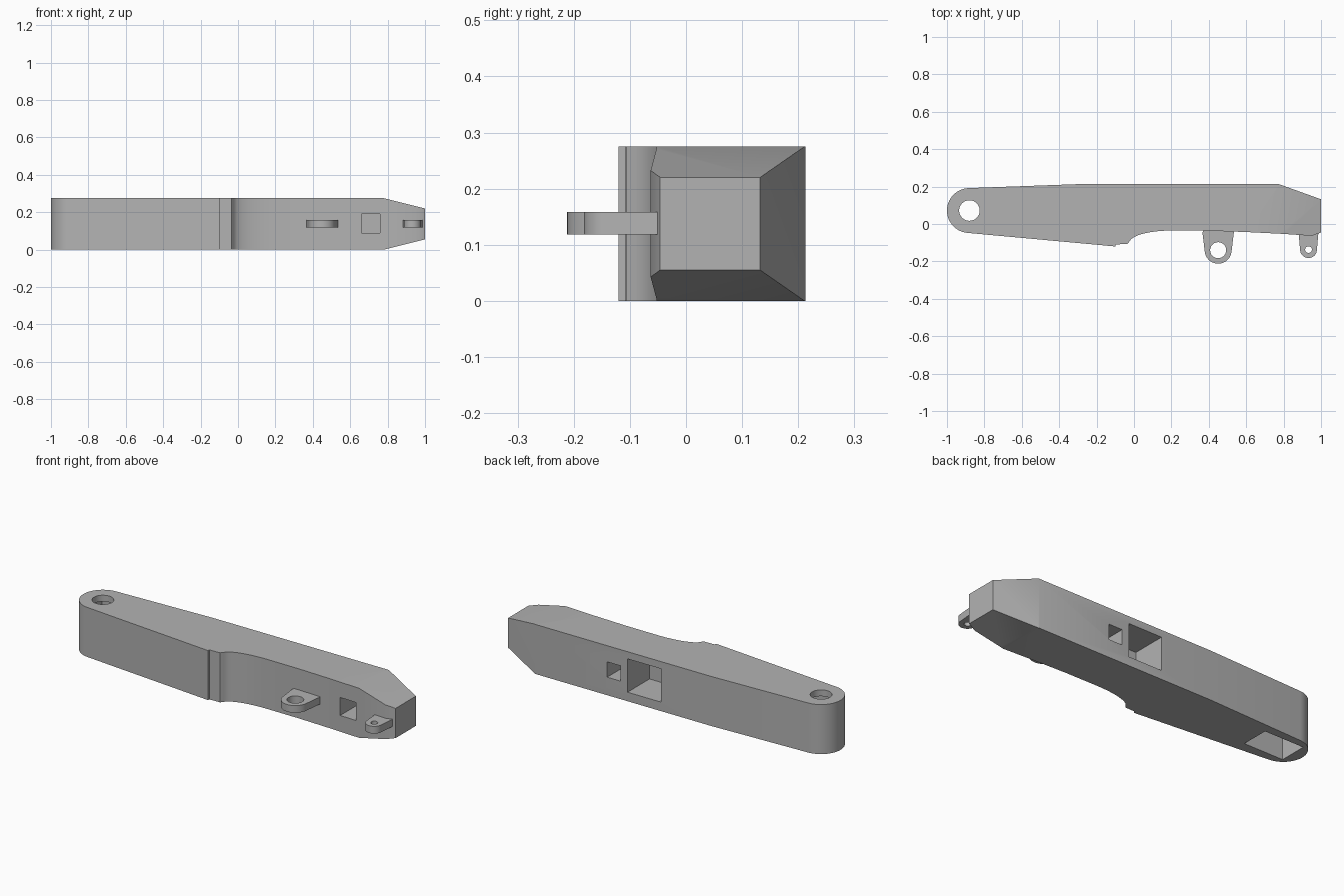
import bpy, bmesh
from math import cos, sin, pi, radians

cube = bpy.data.objects.get("Cube")
if cube:
    bpy.data.objects.remove(cube, do_unlink=True)

grey = bpy.data.materials.new("plain grey")
grey.use_nodes = True
color = (0.45, 0.45, 0.45, 1)
grey.diffuse_color = color
grey.node_tree.nodes["Principled BSDF"].inputs["Base Color"].default_value = color

HEIGHT = 0.275


def arc(cx, cy, r, start, end, n):
    """Points along an arc, angles in degrees."""
    angles = [radians(start + (end - start) * i / n) for i in range(n + 1)]
    return [(cx + r * cos(a), cy + r * sin(a)) for a in angles]


def extrude(name, outline, z0, z1, planes=()):
    """Extrude an outline upward, then trim it with planes."""
    bm = bmesh.new()
    face = bm.faces.new([bm.verts.new((x, y, z0)) for x, y in outline])
    top = bmesh.ops.extrude_face_region(bm, geom=[face], use_keep_orig=True)["geom"]
    verts = [v for v in top if isinstance(v, bmesh.types.BMVert)]
    bmesh.ops.translate(bm, verts=verts, vec=(0, 0, z1 - z0))
    for point, normal in planes:
        cut = bmesh.ops.bisect_plane(bm, geom=bm.verts[:] + bm.edges[:] + bm.faces[:],
                                     plane_co=point, plane_no=normal, clear_outer=True)
        rim = [e for e in cut["geom_cut"] if isinstance(e, bmesh.types.BMEdge)]
        bmesh.ops.contextual_create(bm, geom=[e for e in rim if e.is_boundary])
    bmesh.ops.recalc_face_normals(bm, faces=bm.faces[:])
    mesh = bpy.data.meshes.new(name)
    bm.to_mesh(mesh)
    bm.free()
    mesh.materials.append(grey)
    obj = bpy.data.objects.new(name, mesh)
    bpy.context.collection.objects.link(obj)
    return obj


def carve(target, outline, z0, z1):
    """Subtract an extruded outline from the target."""
    cutter = extrude("cutter", outline, z0, z1)
    mod = target.modifiers.new("carve", "BOOLEAN")
    mod.operation, mod.solver, mod.object = "DIFFERENCE", "EXACT", cutter
    bpy.context.view_layer.objects.active = target
    bpy.ops.object.modifier_apply(modifier=mod.name)
    bpy.data.objects.remove(cutter, do_unlink=True)


def rect(x0, x1, y0, y1):
    return [(x0, y0), (x1, y0), (x1, y1), (x0, y1)]


def smooth(obj):
    bpy.ops.object.select_all(action="DESELECT")
    obj.select_set(True)
    bpy.context.view_layer.objects.active = obj
    bpy.ops.object.shade_smooth_by_angle(angle=radians(25))


# Arm body: rounded pivot end, curved relief, tapered tip
outline = arc(-0.88, 0.072, 0.12, 93, 265, 28)
outline += [(-0.1, -0.12), (-0.1, -0.109), (-0.035, -0.107)]
outline += [(0.2 + 0.225 * cos(a), -0.1 + 0.065 * sin(a))
            for a in [pi - pi / 2 * i / 12 for i in range(1, 13)]]
outline += [(0.4, -0.036), (0.6, -0.043), (0.8, -0.053), (0.95, -0.063), (1, -0.046),
            (1, 0.132), (0.775, 0.213), (-0.3, 0.213)]
body = extrude("arm_body", outline, 0, HEIGHT, [
    ((0.78, 0, HEIGHT), (0.055, 0, 0.22)),
    ((0.78, 0, 0), (0.055, 0, -0.22)),
])

# Pivot hole and the open pocket underneath it
carve(body, arc(-0.88, 0.072, 0.055, 0, 348.75, 31), -0.1, 0.4)
carve(body, rect(-0.94, -0.7, -0.005, 0.15), -0.1, 0.24)

# Side openings: wide window and small square at the back, square at the front
carve(body, rect(0.005, 0.21, 0.02, 0.3), 0.05, 0.235)
carve(body, rect(0.253, 0.335, 0.06, 0.3), 0.1, 0.185)
carve(body, rect(0.66, 0.76, -0.2, 0.1), 0.09, 0.19)
smooth(body)

# Mounting lugs with pin holes
for name, x, y, r, hole, half in (("large_lug", 0.45, -0.14, 0.072, 0.043, 0.084),
                                  ("small_lug", 0.933, -0.137, 0.045, 0.018, 0.053)):
    shape = arc(x, y, r, 188, 352, 20) + [(x + half, -0.045), (x + half - 0.01, -0.03),
                                          (x - half + 0.01, -0.03), (x - half, -0.045)]
    lug = extrude(name, shape, 0.118, 0.158)
    carve(lug, arc(x, y, hole, 0, 345, 23), 0, 0.3)
    smooth(lug)
